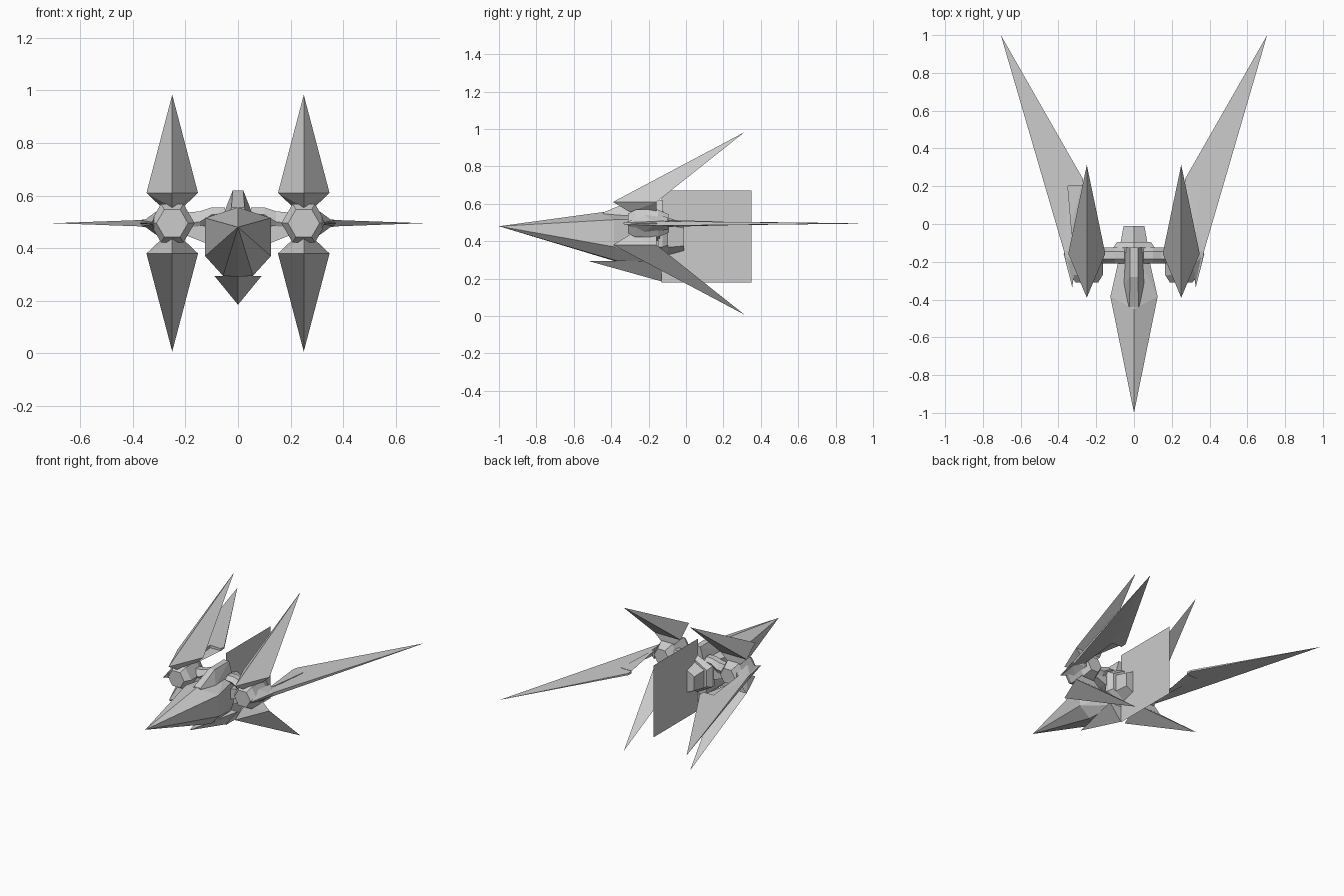
import bpy, bmesh, math

if "Cube" in bpy.data.objects:
    bpy.data.objects.remove(bpy.data.objects["Cube"])

grey = bpy.data.materials.new("hull_grey")
grey.diffuse_color = (0.6, 0.6, 0.6, 1)
grey.use_nodes = True
grey.node_tree.nodes["Principled BSDF"].inputs["Base Color"].default_value = grey.diffuse_color


def make(name, bm):
    bmesh.ops.recalc_face_normals(bm, faces=bm.faces)
    me = bpy.data.meshes.new(name)
    bm.to_mesh(me)
    bm.free()
    me.materials.append(grey)
    ob = bpy.data.objects.new(name, me)
    bpy.context.collection.objects.link(ob)
    return ob


def hull(name, pts):
    """Convex faceted solid around a few points."""
    bm = bmesh.new()
    for p in pts:
        bm.verts.new(p)
    bmesh.ops.convex_hull(bm, input=bm.verts)
    bmesh.ops.dissolve_limit(bm, angle_limit=0.01, verts=bm.verts, edges=bm.edges)
    return make(name, bm)


def loft(name, rings):
    """Closed skin through rings with equal point counts."""
    bm = bmesh.new()
    vs = [[bm.verts.new(p) for p in r] for r in rings]
    n = len(vs[0])
    for a, b in zip(vs, vs[1:]):
        for i in range(n):
            bm.faces.new((a[i], a[(i + 1) % n], b[(i + 1) % n], b[i]))
    bm.faces.new(vs[0])
    bm.faces.new(vs[-1])
    return make(name, bm)


def both(xyz):
    return [(s * x, y, z) for x, y, z in xyz for s in (1, -1)]


def hexagon(cx, cz, r, y):
    return [(cx + r * math.cos(math.radians(60 * i)), y,
             cz + r * math.sin(math.radians(60 * i))) for i in range(6)]


# Fuselage: long faceted nose and a tapering rear body
hull("fuselage", [(0, -1, .48), (0, -.45, .555), (0, -.13, .55), (0, -.385, .295)]
     + both([(.125, -.385, .515), (.125, -.385, .37), (.057, -.37, .295),
             (.07, -.14, .515), (.07, -.14, .37), (.045, -.14, .295)]))


# Rear nozzle: tall hexagon that narrows to the back
def nozzle_ring(y, w, z0, z1, z2, z3):
    return [(0, y, z3), (w, y, z2), (w, y, z1), (0, y, z0), (-w, y, z1), (-w, y, z2)]


loft("rear_nozzle", [nozzle_ring(-.15, .08, .31, .36, .50, .54),
                     nozzle_ring(-.12, .075, .32, .365, .49, .53),
                     nozzle_ring(-.01, .055, .35, .375, .47, .50)])
loft("rear_collar", [nozzle_ring(-.15, .11, .31, .37, .51, .56),
                     nozzle_ring(-.125, .11, .31, .37, .51, .56),
                     nozzle_ring(-.095, .09, .33, .38, .49, .54)])

# Dorsal ridge
hull("dorsal_ridge", both([(.03, -.44, .53), (.025, -.44, .555), (.055, -.32, .53),
                           (.02, -.28, .62), (.02, -.125, .62), (.045, -.125, .53)]))

# Ventral fin
hull("ventral_fin", [(0, -.525, .295), (.09, -.13, .295), (-.09, -.13, .295), (0, -.13, .185)])

# Thin vertical tail sheet
bm = bmesh.new()
bm.faces.new([bm.verts.new((0, y, z)) for y, z in
              ((-.13, .18), (.35, .18), (.35, .67), (-.13, .67))])
make("tail_sheet", bm)

for s, side in ((1, "right"), (-1, "left")):
    ex, ez = .25 * s, .495

    # Engine pod
    loft(side + "_engine", [hexagon(ex, ez, r, y) for r, y in
                            ((.06, -.31), (.085, -.27), (.085, -.15), (.055, -.09))])

    # Upper and lower blade fins, each with a wedge into the pod
    for d, part in ((1, "upper"), (-1, "lower")):
        zb = ez + .115 * d
        base = [(ex, -.39, zb), (ex + .098, -.157, zb), (ex - .098, -.157, zb)]
        hull(f"{side}_{part}_fin", base + [(ex, .313, ez + .488 * d)])
        hull(f"{side}_{part}_fin_root", base + [
            (ex, -.30, ez + .06 * d), (ex + .04, -.157, ez + .06 * d),
            (ex - .04, -.157, ez + .06 * d)])

    # Bent arm from body to pod
    arm = [(.05, .51, .555), (.10, .50, .555), (.145, .46, .54), (.20, .455, .535)]
    loft(side + "_arm", [[(x * s, -.21, (a + b) / 2), (x * s, -.185, b), (x * s, -.145, b),
                          (x * s, -.125, (a + b) / 2), (x * s, -.145, a), (x * s, -.185, a)]
                         for x, a, b in arm])
    hull(side + "_lower_arm", [(x * s, y, z) for y in (-.20, -.14)
                               for x, z in ((.06, .40), (.06, .47), (.2, .45), (.2, .50), (.125, .42))])

    # Swept wing: thick at the root edge, knife-thin at the tip
    outline = [(.705, 1, 0), (.27, .238, .006), (.27, .20, .008), (.35, .20, .010),
               (.32, -.15, .02), (.327, -.335, .004), (.372, -.14, .012)]
    bm = bmesh.new()
    up = [bm.verts.new((x * s, y, ez + t)) for x, y, t in outline]
    dn = [up[0]] + [bm.verts.new((x * s, y, ez - t)) for x, y, t in outline[1:]]
    bm.faces.new(up)
    bm.faces.new(dn[::-1])
    n = len(up)
    for i in range(n):
        j = (i + 1) % n
        quad = list(dict.fromkeys((up[i], dn[i], dn[j], up[j])))
        bm.faces.new(quad)
    bmesh.ops.triangulate(bm, faces=[f for f in bm.faces if len(f.verts) > 4])
    make(side + "_wing", bm)

    # Spindle joining wing and pod
    hull(side + "_wing_mount", [(x * s, y, z) for x, y, z in (
        (.327, -.335, .495), (.31, -.22, .54), (.31, -.22, .45), (.31, -.10, .53),
        (.31, -.10, .46), (.372, -.16, .495), (.35, -.10, .495))])
